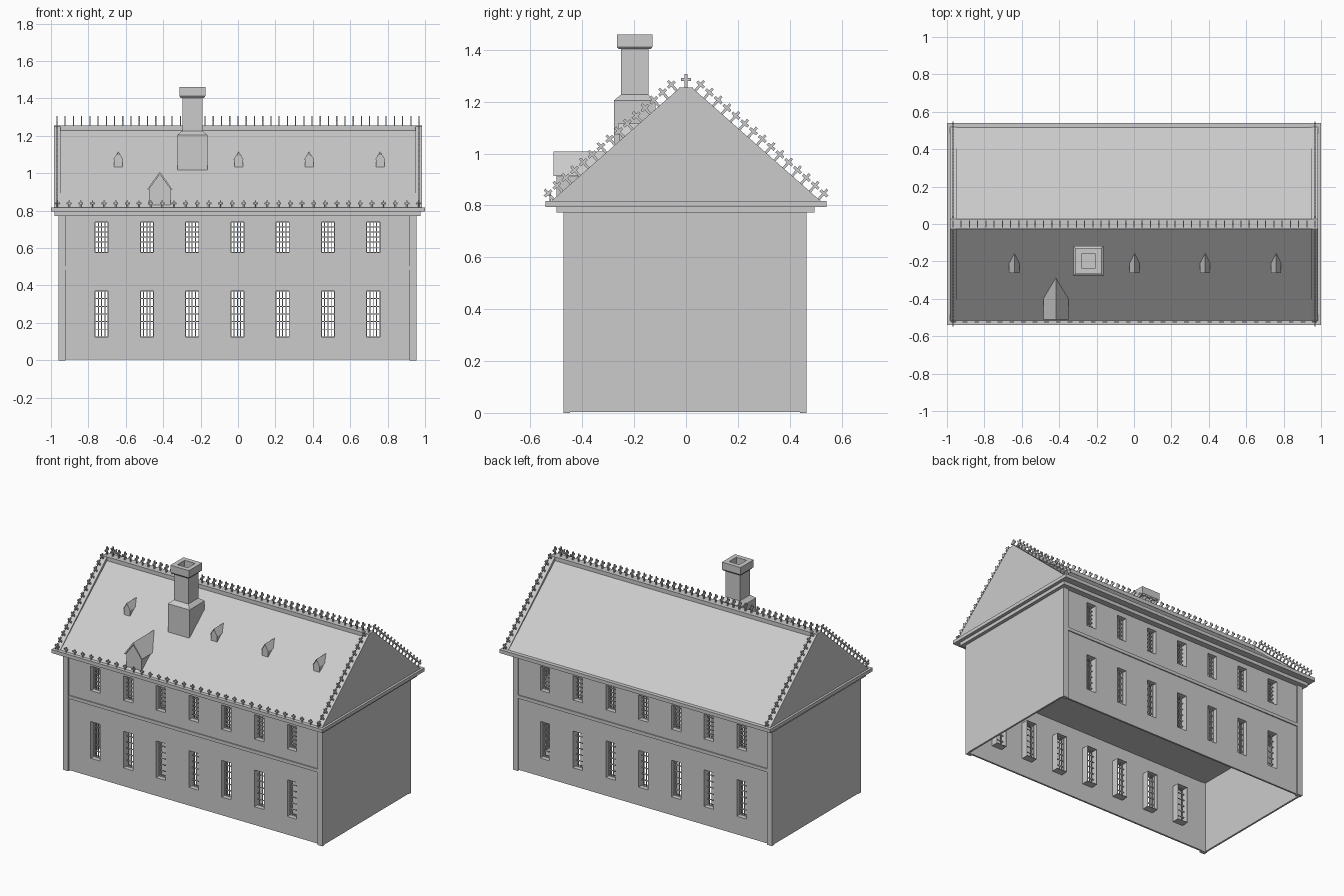
import bpy, bmesh, math
from mathutils import Matrix, Vector

cube = bpy.data.objects.get("Cube")
if cube:
    bpy.data.objects.remove(cube, do_unlink=True)

stone = bpy.data.materials.new("light_grey")
stone.use_nodes = True
GREY = (0.6, 0.6, 0.6, 1)
stone.diffuse_color = GREY
stone.node_tree.nodes["Principled BSDF"].inputs["Base Color"].default_value = GREY


def finish(name, bm):
    bmesh.ops.recalc_face_normals(bm, faces=bm.faces)
    mesh = bpy.data.meshes.new(name)
    bm.to_mesh(mesh)
    bm.free()
    mesh.materials.append(stone)
    obj = bpy.data.objects.new(name, mesh)
    bpy.context.collection.objects.link(obj)
    return obj


def box(bm, x, y, z, frame=Matrix()):
    """Box from (low, high) pairs on each axis."""
    mid = Vector([(a + b) / 2 for a, b in (x, y, z)])
    size = [b - a for a, b in (x, y, z)]
    bmesh.ops.create_cube(bm, size=1, matrix=frame @ Matrix.Translation(mid) @ Matrix.Diagonal((*size, 1)))


def prism(bm, profile, axis, a, b):
    """Extrude a profile along x (profile in y,z) or along y (profile in x,z)."""
    place = (lambda p, t: (t, *p)) if axis == "x" else (lambda p, t: (p[0], t, p[1]))
    ends = [[bm.verts.new(place(p, t)) for p in profile] for t in (a, b)]
    for ring in ends:
        bm.faces.new(ring)
    n = len(profile)
    for i in range(n):
        j = (i + 1) % n
        bm.faces.new((ends[0][i], ends[0][j], ends[1][j], ends[1][i]))


def single_box(name, x, y, z):
    bm = bmesh.new()
    box(bm, x, y, z)
    finish(name, bm)


# Main dimensions
CX, CY = -0.003, -0.004
HALF_X, HALF_Y = 0.957, 0.469
EAVE, RIDGE, SLOPE = 0.818, 1.251, 0.84
WALL_TOP, THICK, RECESS = 0.775, 0.012, 0.01
WIN_X = [CX + 0.242 * i for i in range(-3, 4)]
WIN_W = 0.035
WIN_Z = [(0.125, 0.37), (0.577, 0.74)]

# Long walls with window openings, reveals and bars
for name, side in (("front", -1), ("back", 1)):
    face_y = CY + side * (HALF_Y - RECESS)

    def span(d0, d1):
        return sorted((face_y - side * d0, face_y - side * d1))

    xs = sorted([CX - HALF_X + 0.01, CX + HALF_X - 0.01] + [c + s * WIN_W for c in WIN_X for s in (-1, 1)])
    zs = [0.004] + [z for pair in WIN_Z for z in pair] + [WALL_TOP]
    bm = bmesh.new()
    grid = [[bm.verts.new((x, face_y, z)) for z in zs] for x in xs]
    for i in range(len(xs) - 1):
        for k in range(len(zs) - 1):
            if not (i % 2 and k % 2):
                bm.faces.new((grid[i][k], grid[i + 1][k], grid[i + 1][k + 1], grid[i][k + 1]))
    skin = bmesh.ops.extrude_face_region(bm, geom=bm.faces[:])
    moved = [v for v in skin["geom"] if isinstance(v, bmesh.types.BMVert)]
    bmesh.ops.translate(bm, verts=moved, vec=(0, -side * THICK, 0))
    finish(name + "_wall", bm)

    reveals, bars = bmesh.new(), bmesh.new()
    for cx in WIN_X:
        for z0, z1 in WIN_Z:
            x0, x1, t = cx - WIN_W, cx + WIN_W, 0.003
            depth = span(0.002, 0.06)
            box(reveals, (x0 - t, x0), depth, (z0 - t, z1 + t))
            box(reveals, (x1, x1 + t), depth, (z0 - t, z1 + t))
            box(reveals, (x0, x1), depth, (z0 - t, z0))
            box(reveals, (x0, x1), depth, (z1, z1 + t))
            for i in range(5):
                x = x0 + (x1 - x0) * i / 4
                box(bars, (x - 0.0025, x + 0.0025), span(0.03, 0.036), (z0, z1))
            for k in range(7):
                z = z0 + (z1 - z0) * k / 6
                box(bars, (x0, x1), span(0.03, 0.036), (z - 0.0025, z + 0.0025))
    finish(name + "_window_reveals", reveals)
    finish(name + "_window_bars", bars)

    # String course between the corner pilasters
    single_box(name + "_string_course", (CX - 0.92, CX + 0.92), span(-0.007, 0.005), (0.483, 0.505))

# End walls and corner pilasters
for name, side in (("left", 1), ("right", -1)):
    outer = CX + side * HALF_X
    single_box(name + "_end_wall", sorted((outer, outer - side * THICK)),
               (CY - HALF_Y + 0.005, CY + HALF_Y - 0.005), (0.004, WALL_TOP))
    for depth_name, s in (("front", -1), ("back", 1)):
        edge = CY + s * HALF_Y
        single_box(f"{depth_name}_{name}_pilaster", sorted((outer, outer - side * 0.037)),
                   sorted((edge, edge - s * 0.025)), (0, WALL_TOP))

# Upper floor slab and two-step cornice
single_box("upper_floor", (CX - HALF_X + 0.01, CX + HALF_X - 0.01),
           (CY - HALF_Y + 0.015, CY + HALF_Y - 0.015), (0.488, 0.5))
single_box("cornice_lower", (-0.98, 0.977), (-0.5, 0.495), (0.772, 0.795))
single_box("cornice_upper", (-1, 1), (-0.541, 0.541), (0.795, EAVE))

# Roof, gable ends with coping, ridge cap
eave_y = (RIDGE - 0.81) / SLOPE
bm = bmesh.new()
prism(bm, [(-eave_y, 0.81), (0, RIDGE - 0.003), (eave_y, 0.81)], "x", -0.96, 0.96)
finish("roof", bm)
COPING = [(-0.522, 0.815), (-0.026, 1.252), (0.026, 1.252), (0.522, 0.815)]
for name, side in (("left", 1), ("right", -1)):
    bm = bmesh.new()
    prism(bm, COPING, "x", side * 0.95, side * 0.985)
    finish(name + "_gable", bm)
single_box("ridge_cap", (-0.985, 0.985), (-0.027, 0.027), (1.228, 1.254))


# Ornamental crosses on ridge, gables and front eave
def cross(bm, base, frame, size):
    frame = Matrix.Translation(base) @ frame
    t, w, arm = 0.003, size * 0.1, size * 0.36
    box(bm, (-t, t), (-w, w), (-0.006, size), frame)
    box(bm, (-t, t), (-arm, arm), (size * 0.5, size * 0.72), frame)


bm = bmesh.new()
for i in range(45):
    cross(bm, (-0.968 + 1.936 * i / 44, 0, 1.252), Matrix(), 0.055)
finish("ridge_crosses", bm)

bm = bmesh.new()
for i in range(32):
    cross(bm, (-0.965 + 1.93 * i / 31, -0.524, EAVE), Matrix.Rotation(math.pi / 2, 4, "Z"), 0.036)
finish("eave_crosses", bm)

bm = bmesh.new()
(y_low, z_low), (y_top, z_top) = COPING[3], COPING[2]
tilt = math.atan2(z_top - z_low, y_low - y_top)
for x in (-0.968, 0.968):
    for s in (-1, 1):
        for i in range(15):
            f = (i + 0.3) / 14.6
            base = (x, s * (y_top + (y_low - y_top) * f), z_top + (z_low - z_top) * f)
            cross(bm, base, Matrix.Rotation(-s * tilt, 4, "X"), 0.05)
finish("gable_crosses", bm)

# Chimney: stacked square rings (half width, height), ending inside the flue
bm = bmesh.new()
rings = [(0.08, 0.97), (0.08, 1.205), (0.053, 1.227), (0.053, 1.403), (0.062, 1.403),
         (0.069, 1.412), (0.069, 1.46), (0.038, 1.46), (0.038, 1.33)]
last = None
for half, z in rings:
    ring = [bm.verts.new((-0.244 + sx * half, -0.198 + sy * half, z))
            for sx, sy in ((-1, -1), (1, -1), (1, 1), (-1, 1))]
    if last:
        for i in range(4):
            j = (i + 1) % 4
            bm.faces.new((last[i], last[j], ring[j], ring[i]))
    else:
        bm.faces.new(ring)
    last = ring
bm.faces.new(last)
finish("chimney", bm)


# Dormers: gabled body under a slightly overhanging roof
def dormer(name, cx, half, front, base, eave, peak):
    back = -(RIDGE - peak) / SLOPE + 0.005
    wall = half * 0.85
    bm = bmesh.new()
    prism(bm, [(cx - wall, base), (cx + wall, base), (cx + wall, eave + 0.005),
               (cx, peak - 0.01), (cx - wall, eave + 0.005)], "y", front, back)
    finish(name + "_body", bm)
    bm = bmesh.new()
    drop = half * 0.14
    prism(bm, [(cx - half, eave), (cx, peak), (cx + half, eave), (cx + half - drop, eave),
               (cx, peak - drop * 1.5), (cx - half + drop, eave)], "y", front - half * 0.16, back)
    finish(name + "_roof", bm)


dormer("large_dormer", -0.418, 0.067, -0.5, 0.81, 0.914, 1.008)
for i, x in enumerate((-0.64, 0.003, 0.38, 0.76)):
    dormer(f"small_dormer_{i + 1}", x, 0.027, -0.257, 1.02, 1.073, 1.117)
